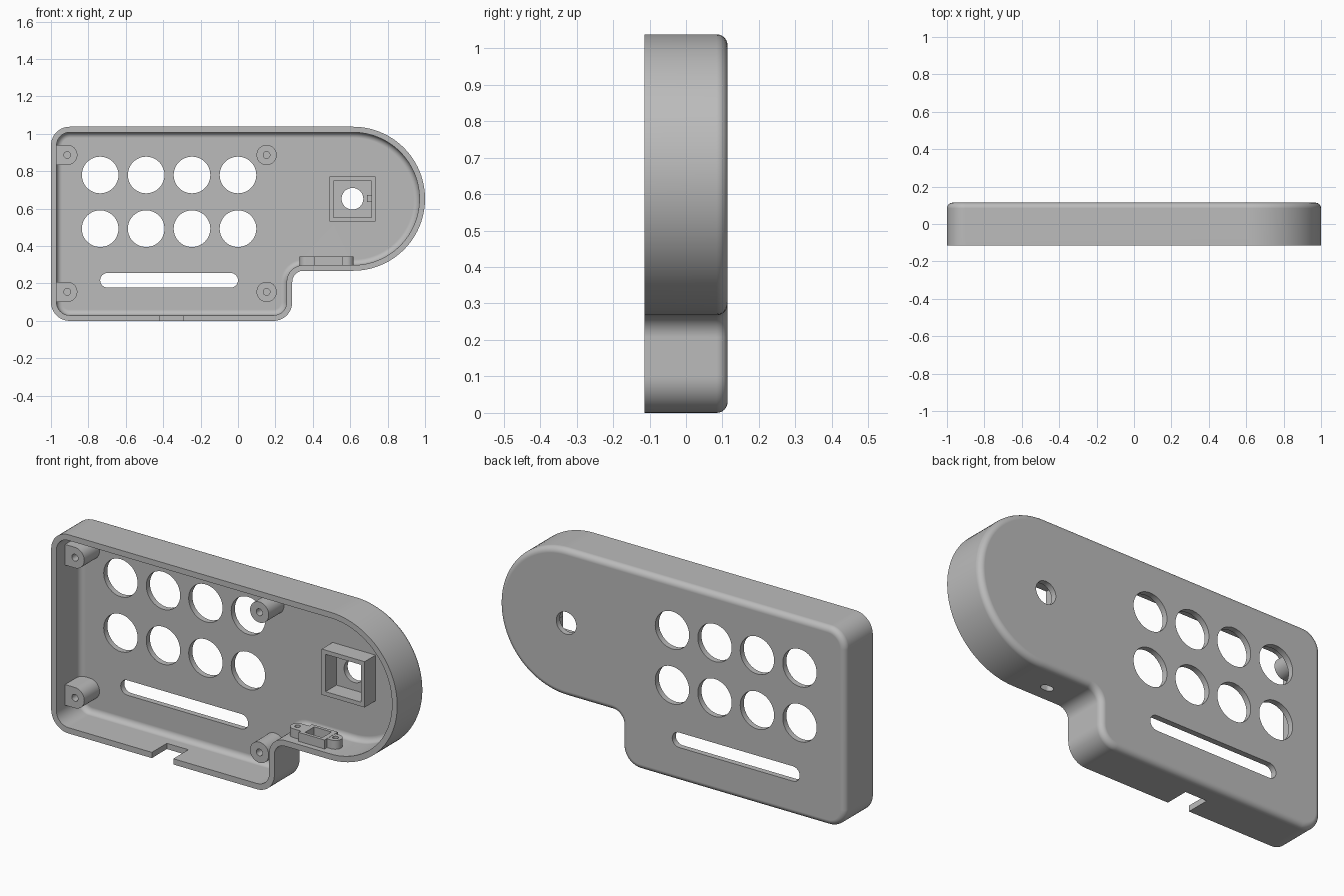
import bpy, bmesh
from math import radians, sin, cos, pi

if "Cube" in bpy.data.objects:
    bpy.data.objects.remove(bpy.data.objects["Cube"])

grey = bpy.data.materials.new("light_grey_plastic")
grey.use_nodes = True
grey.diffuse_color = (0.5, 0.5, 0.5, 1)
grey.node_tree.nodes["Principled BSDF"].inputs["Base Color"].default_value = (0.5, 0.5, 0.5, 1)

FRONT, BACK, FLOOR = -0.114, 0.114, 0.084
WALL = 0.03


def make_object(name, bm):
    bmesh.ops.recalc_face_normals(bm, faces=bm.faces)
    mesh = bpy.data.meshes.new(name)
    bm.to_mesh(mesh)
    bm.free()
    mesh.materials.append(grey)
    obj = bpy.data.objects.new(name, mesh)
    bpy.context.collection.objects.link(obj)
    return obj


def loft(bm, rings):
    """Skin a list of equal point rings and cap both ends."""
    loops = [[bm.verts.new(p) for p in ring] for ring in rings]
    for a, b in zip(loops, loops[1:]):
        for i in range(len(a)):
            j = (i + 1) % len(a)
            bm.faces.new((a[i], a[j], b[j], b[i]))
    bm.faces.new(loops[0][::-1])
    bm.faces.new(loops[-1])


def arc(cx, cz, r, start, end, steps):
    angles = [radians(start + (end - start) * i / steps) for i in range(steps + 1)]
    return [(cx + r * cos(a), cz + r * sin(a)) for a in angles]


def circle(cx, cz, r, steps=48):
    return arc(cx, cz, r, 0, 360, steps)[:-1]


def rect(x0, x1, z0, z1):
    return [(x0, z0), (x1, z0), (x1, z1), (x0, z1)]


def slot(x0, x1, z, r):
    return arc(x1 - r, z, r, -90, 90, 12) + arc(x0 + r, z, r, 90, 270, 12)


def prism_y(bm, pts, y0, y1):
    loft(bm, [[(x, y, z) for x, z in pts] for y in (y0, y1)])


def prism_z(bm, pts, z0, z1):
    loft(bm, [[(x, y, z) for x, y in pts] for z in (z0, z1)])


def cut(obj, bm):
    cutter = make_object("cutter", bm)
    cutter.hide_render = True
    mod = obj.modifiers.new("cut", "BOOLEAN")
    mod.operation, mod.solver, mod.object = "DIFFERENCE", "EXACT", cutter
    bpy.context.view_layer.objects.active = obj
    bpy.ops.object.modifier_apply(modifier=mod.name)
    bpy.data.objects.remove(cutter)


def smooth(obj):
    bpy.ops.object.select_all(action="DESELECT")
    obj.select_set(True)
    bpy.context.view_layer.objects.active = obj
    bpy.ops.object.shade_smooth_by_angle(angle=radians(30))
    mod = obj.modifiers.new("flat_face_normals", "WEIGHTED_NORMAL")
    mod.keep_sharp = True


def outline(inset):
    """Case outline, moved inwards by the inset."""
    return (arc(-0.9, 0.1, 0.1 - inset, 180, 270, 10)
            + arc(0.19, 0.1, 0.1 - inset, 270, 360, 10)
            + arc(0.35, 0.208, 0.06 + inset, 180, 90, 10)
            + arc(0.615, 0.653, 0.385 - inset, -90, 90, 48)
            + arc(-0.9, 0.938, 0.1 - inset, 90, 180, 10))


def ring(inset, y):
    return [(x, y, z) for x, z in outline(inset)]


# Case shell: rounded back edge outside, rounded floor edge inside
ROUND, STEPS = 0.03, 6
turns = [pi / 2 * i / STEPS for i in range(STEPS + 1)]
outside = [ring(ROUND * (1 - cos(t)), BACK - ROUND + ROUND * sin(t)) for t in turns] 
inside = [ring(WALL + ROUND * (1 - cos(t)), FLOOR - ROUND + ROUND * sin(t)) for t in turns]
bm = bmesh.new()
loft(bm, outside[::-1] + [ring(0, FRONT), ring(WALL, FRONT)] + inside)
case = make_object("case_shell", bm)

# Openings: button holes, long slot, stick hole, rim notch, wall slot
bm = bmesh.new()
for x in (-0.737, -0.491, -0.246, 0):
    for z in (0.78, 0.493):
        prism_y(bm, circle(x, z, 0.098), 0.03, 0.2)
prism_y(bm, slot(-0.737, 0, 0.217, 0.039), 0.03, 0.2)
prism_y(bm, circle(0.612, 0.653, 0.058), 0.03, 0.2)
prism_y(bm, rect(-0.418, -0.294, -0.05, 0.05), -0.2, 0.01)
prism_z(bm, slot(0.452, 0.518, -0.03, 0.02), 0.2, 0.32)
cut(case, bm)
smooth(case)

# Screw posts; the left pair runs into the side wall
for side, x in (("right", -0.913), ("left", 0.153)):
    for level, z in (("lower", 0.155), ("upper", 0.887)):
        bm = bmesh.new()
        if side == "right":
            shape = arc(x, z, 0.054, -90, 90, 24) + [(-0.985, z + 0.054), (-0.985, z - 0.054)]
        else:
            shape = circle(x, z, 0.054)
        prism_y(bm, shape, -0.042, FLOOR + 0.005)
        post = make_object(f"{level}_{side}_screw_post", bm)
        bm = bmesh.new()
        prism_y(bm, circle(x, z, 0.018, 24), -0.1, 0.06)
        cut(post, bm)
        smooth(post)

# Square frame around the stick hole, with a small inner key
bm = bmesh.new()
prism_y(bm, rect(0.488, 0.736, 0.532, 0.771), -0.006, FLOOR + 0.005)
frame = make_object("stick_frame", bm)
bm = bmesh.new()
prism_y(bm, rect(0.51, 0.714, 0.554, 0.749), -0.1, 0.2)
cut(frame, bm)
bm = bmesh.new()
prism_y(bm, rect(0.69, 0.716, 0.636, 0.673), 0.03, FLOOR + 0.005)
make_object("stick_frame_key", bm)

# Switch mount on the lower wall: centre box with two rounded ears
BASE, TOP = 0.29, 0.345
bm = bmesh.new()
prism_z(bm, slot(0.33, 0.618, -0.03, 0.035), BASE, TOP - 0.001)
ears = make_object("switch_mount_ears", bm)
bm = bmesh.new()
prism_z(bm, rect(0.41, 0.56, -0.085, 0.025), BASE, TOP)
box = make_object("switch_mount_box", bm)
bm = bmesh.new()
for x in (0.365, 0.585):
    prism_z(bm, circle(x, -0.03, 0.014, 24), 0.28, 0.4)
prism_z(bm, rect(0.435, 0.535, -0.068, 0.008), 0.28, 0.4)
cut(ears, bm)
bm = bmesh.new()
prism_z(bm, rect(0.435, 0.535, -0.068, 0.008), 0.28, 0.4)
cut(box, bm)
smooth(ears)
